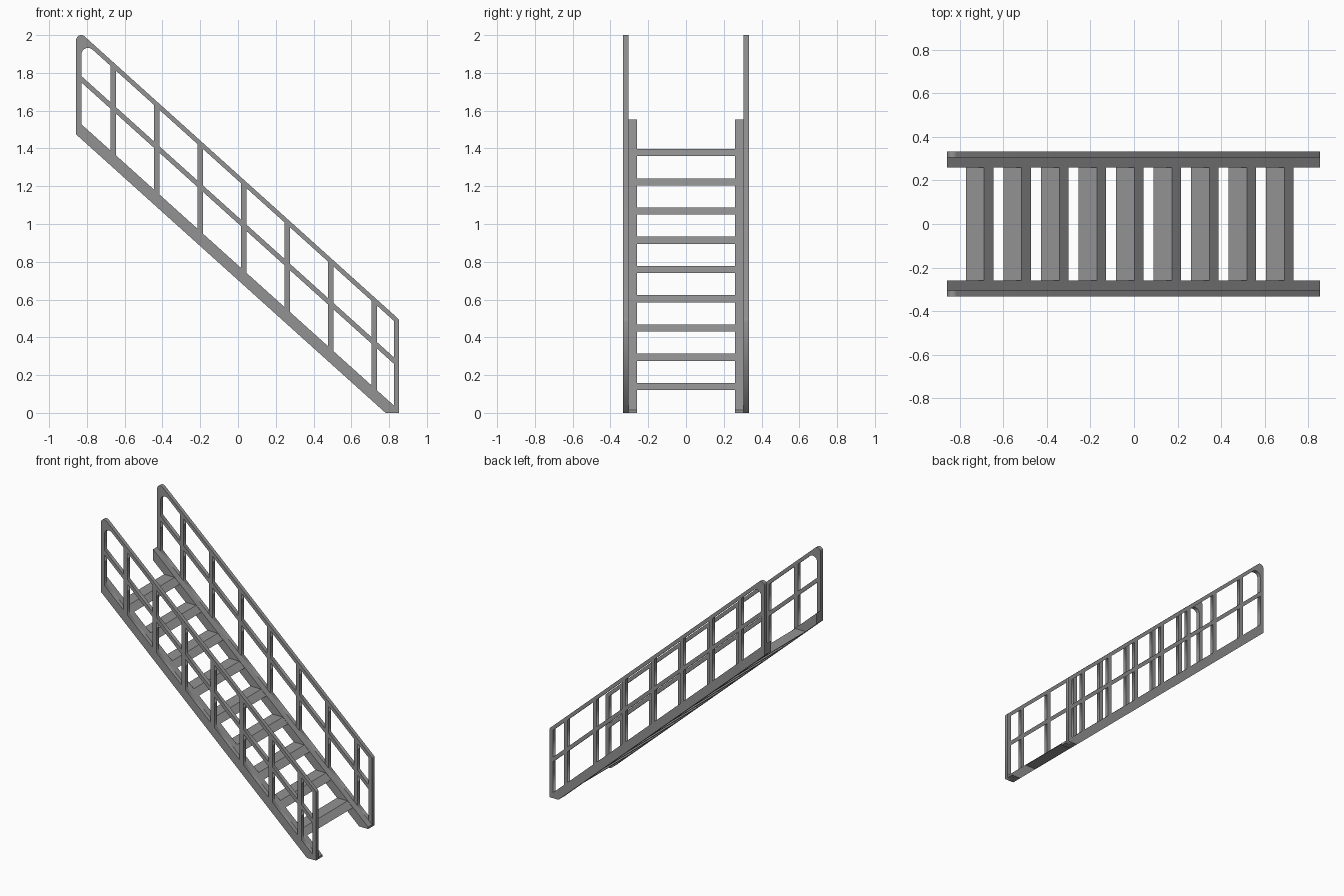
import bpy, bmesh, math
from mathutils import Vector

if "Cube" in bpy.data.objects:
    bpy.data.objects.remove(bpy.data.objects["Cube"])

SLOPE = 0.9
X0, X1 = -0.857, 0.853            # ends of the stair
STR_LOW, STR_TOP = 0.703, 0.782   # sloped lines: z = c - SLOPE * x
MID_LOW, MID_TOP = 1.003, 1.037
RAIL_LOW, RAIL_TOP = 1.230, 1.262
Y_OUT, Y_PANEL, Y_IN = 0.333, 0.305, 0.26

steel = bpy.data.materials.new("steel grey")
steel.diffuse_color = (0.29, 0.29, 0.29, 1)
steel.use_nodes = True
steel.node_tree.nodes["Principled BSDF"].inputs["Base Color"].default_value = steel.diffuse_color


def on(c, x):
    """Point at x on the sloped line with offset c."""
    return Vector((x, c - SLOPE * x))


def fillet(prev, corner, nxt, r, n=8):
    """Points of an arc of radius r rounding a corner."""
    a, b = (prev - corner).normalized(), (nxt - corner).normalized()
    half = a.angle(b) / 2
    centre = corner + (a + b).normalized() * (r / math.sin(half))
    t = r / math.tan(half)
    u, v = corner + a * t - centre, corner + b * t - centre
    ang = u.angle(v)
    return [centre + (u * math.sin((1 - i / n) * ang) + v * math.sin(i / n * ang)) / math.sin(ang)
            for i in range(n + 1)]


def prism(name, outline, y0, y1):
    """Extrude an x-z outline from y0 to y1."""
    bm = bmesh.new()
    face = bm.faces.new([bm.verts.new((p[0], y0, p[1])) for p in outline])
    ext = bmesh.ops.extrude_face_region(bm, geom=[face])
    bmesh.ops.translate(bm, vec=(0, y1 - y0, 0),
                        verts=[g for g in ext["geom"] if isinstance(g, bmesh.types.BMVert)])
    bmesh.ops.recalc_face_normals(bm, faces=bm.faces)
    me = bpy.data.meshes.new(name)
    bm.to_mesh(me)
    bm.free()
    me.materials.append(steel)
    ob = bpy.data.objects.new(name, me)
    bpy.context.collection.objects.link(ob)
    return ob


def pierced_panel(name, loops, y0, y1):
    """Flat panel from an outer loop plus hole loops."""
    cu = bpy.data.curves.new(name, "CURVE")
    cu.dimensions, cu.fill_mode = "2D", "BOTH"
    cu.extrude = (y1 - y0) / 2
    for loop in loops:
        sp = cu.splines.new("POLY")
        sp.points.add(len(loop) - 1)
        for pt, p in zip(sp.points, loop):
            pt.co = (p[0], p[1], 0, 1)
        sp.use_cyclic_u = True
    tmp = bpy.data.objects.new(name + "_curve", cu)
    bpy.context.collection.objects.link(tmp)
    dg = bpy.context.evaluated_depsgraph_get()
    me = bpy.data.meshes.new_from_object(tmp.evaluated_get(dg))
    bpy.data.objects.remove(tmp)
    bm = bmesh.new()
    bm.from_mesh(me)
    bmesh.ops.remove_doubles(bm, verts=bm.verts, dist=1e-5)
    for v in bm.verts:
        x, z, d = v.co
        v.co = (x, (y0 + y1) / 2 + d, z)
    bmesh.ops.recalc_face_normals(bm, faces=bm.faces)
    bm.to_mesh(me)
    bm.free()
    me.materials.clear()
    me.materials.append(steel)
    ob = bpy.data.objects.new(name, me)
    bpy.context.collection.objects.link(ob)


# Railing outline, with rounded handrail ends
foot = [Vector((STR_LOW / SLOPE, 0)), Vector((X1, 0))]
top_l, top_r = on(RAIL_TOP, X0), on(RAIL_TOP, X1)
outer = ([on(STR_LOW, X0)] + foot
         + fillet(foot[1], top_r, top_l, 0.02, 4)
         + fillet(top_r, top_l, on(STR_LOW, X0), 0.0266))

# Openings between the posts, above and below the middle rail
posts = [-0.661 + 0.2305 * i for i in range(7)]
edges = [X0 + 0.028] + [p + s * 0.0145 for p in posts for s in (-1, 1)] + [X1 - 0.028]
holes = []
for a, b in zip(edges[::2], edges[1::2]):
    for low, high in ((STR_TOP, MID_LOW), (MID_TOP, RAIL_LOW)):
        quad = [on(low, a), on(low, b), on(high, b), on(high, a)]
        if a == edges[0] and high == RAIL_LOW:
            quad[3:] = fillet(quad[2], quad[3], quad[0], 0.035)
        holes.append(quad)

# Stringer: sloped beam cut level at the floor
beam = [on(STR_LOW, X0)] + foot + [on(STR_TOP, X1), on(STR_TOP, X0)]

for side, s in (("front", -1), ("back", 1)):
    y0, y1 = sorted((s * Y_PANEL, s * Y_OUT))
    pierced_panel(side + "_railing", [outer] + holes, y0, y1)
    y0, y1 = sorted((s * Y_IN, s * Y_PANEL))
    prism(side + "_stringer", beam, y0, y1)

# Treads: level boards whose edges follow the slope of the stringers
for i in range(9):
    z1 = 1.397 - 0.1548 * i
    z0 = z1 - 0.038
    low, high = STR_LOW + 0.001, STR_TOP - 0.003
    section = [((c - z) / SLOPE, z) for c, z in ((low, z0), (high, z0), (high, z1), (low, z1))]
    prism(f"tread_{i + 1}", section, -Y_IN, Y_IN)
